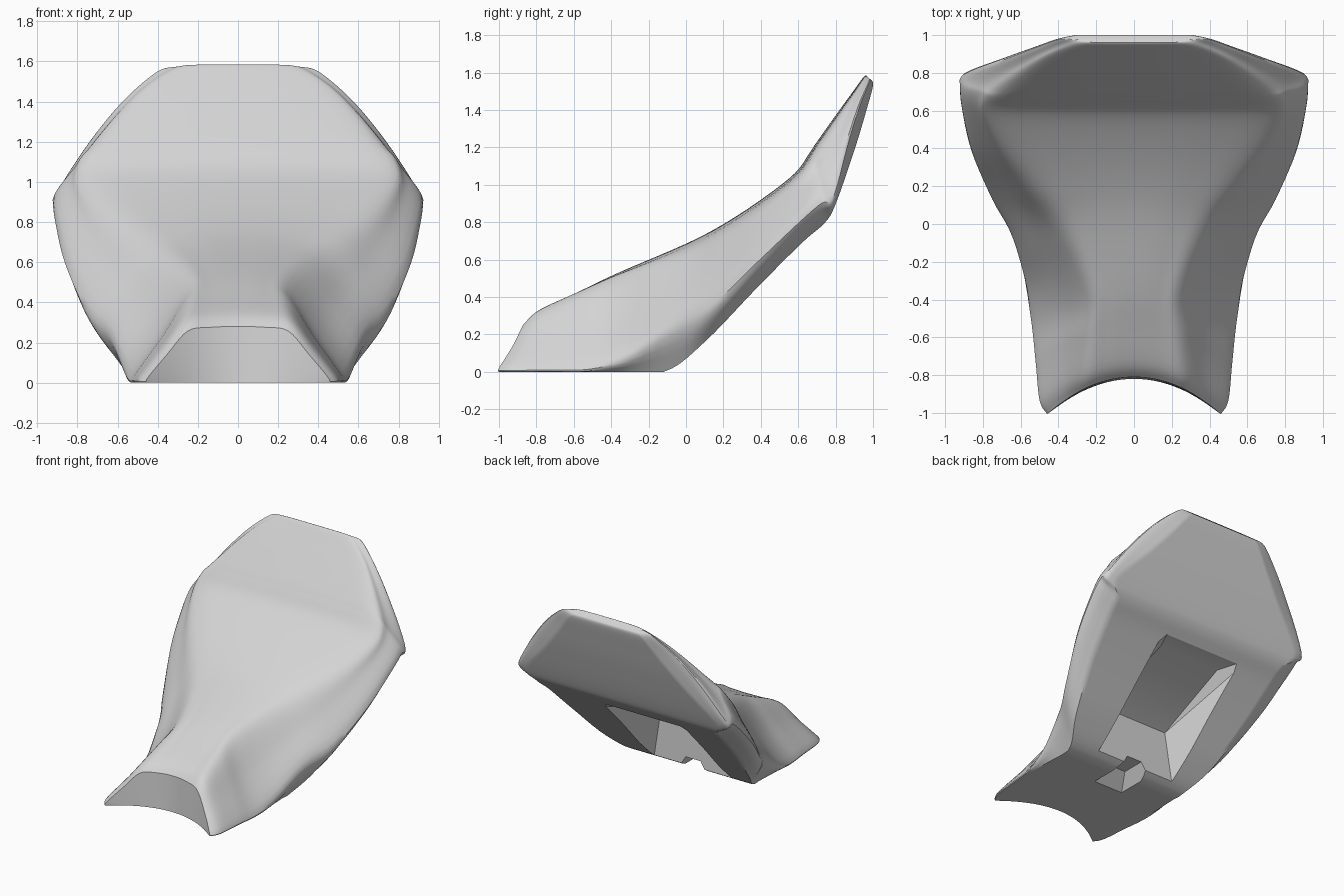
import bpy
import bmesh

cube = bpy.data.objects.get("Cube")
if cube:
    bpy.data.objects.remove(cube, do_unlink=True)

# One plain grey for the whole seat
grey = bpy.data.materials.new("light_grey")
grey.use_nodes = True
grey.diffuse_color = (0.66, 0.66, 0.66, 1)
for node in grey.node_tree.nodes:
    if node.type == "BSDF_PRINCIPLED":
        node.inputs["Base Color"].default_value = grey.diffuse_color


def spline_point(a, b, c, d, t):
    """Catmull-Rom interpolation between tuples b and c."""
    return tuple(
        0.5 * (2 * q + (r - p) * t + (2 * p - 5 * q + 4 * r - s) * t * t
               + (3 * q - p - 3 * r + s) * t ** 3)
        for p, q, r, s in zip(a, b, c, d))


def smooth_path(points, steps, before):
    """Dense smooth path through the points."""
    ext = [before] + list(points) + [points[-1]]
    path = []
    for i in range(1, len(points)):
        for k in range(steps):
            path.append(spline_point(*ext[i - 1:i + 3], k / steps))
    path.append(points[-1])
    return path


# Stations from nose to backrest top: top y, z, bottom y, z,
# shoulder half width, widest half width, height share of the widest point
stations = [
    (-.81, .28, -.82, 0, .25, .455, .06),
    (-.74, .345, -.74, 0, .26, .495, .06),
    (-.55, .44, -.6, 0, .25, .515, .06),
    (-.35, .535, -.42, 0, .25, .545, .08),
    (0, .685, -.12, 0, .38, .64, .35),
    (.2, .79, .1, .16, .52, .75, .3),
    (.4, .92, .38, .45, .66, .86, .3),
    (.58, 1.06, .62, .69, .75, .91, .3),
    (.66, 1.17, .745, .8, .73, .92, .27),
    (.7, 1.23, .805, .91, .68, .9, .12),
    (.81, 1.385, .905, 1.2, .54, .69, .3),
    (.89, 1.495, .965, 1.4, .42, .53, .4),
    (.95, 1.577, 1, 1.53, .28, .4, .4),
    (.965, 1.583, .99, 1.56, .2, .33, .4),
]


def half_section(station):
    """Upper and lower half outlines of one station, centre to side."""
    top_y, top_z, low_y, low_z, shoulder, wide, share = station
    low_z = max(low_z, 0)
    base = wide * (1 - 0.55 * share)
    # The sides of the nose sweep forward into two horns
    sweep = max(0, -0.32 * (top_y + 0.25))
    # The flank is hollow where the ridge is narrow, rounded where it is wide
    flank = 0.3 + 0.4 * shoulder / wide
    crown = shoulder * 0.55
    outline = [
        (0, 1), (crown, 0.985), (shoulder, 0.92),
        ((shoulder + wide) * 0.5, share + (0.92 - share) * flank),
        (wide, share), (base, 0)]
    upper = smooth_path(outline, 5, (-crown, 0.985))
    count = len(upper) - 1
    lower = [(base * i / count, 0) for i in range(count)]

    def place(x, t):
        y = low_y + (top_y - low_y) * t - sweep * (x / 0.45) ** 2
        return (x, y, max(low_z + (top_z - low_z) * t, 0))

    return [place(*p) for p in upper], [place(*p) for p in lower]


def finish(bm, name):
    bmesh.ops.recalc_face_normals(bm, faces=bm.faces[:])
    mesh = bpy.data.meshes.new(name)
    bm.to_mesh(mesh)
    bm.free()
    mesh.materials.append(grey)
    obj = bpy.data.objects.new(name, mesh)
    bpy.context.collection.objects.link(obj)
    return obj


# Seat body: loft one half, close both ends, mirror
bm = bmesh.new()
rings = []
for station in smooth_path(stations, 5, stations[0]):
    upper, lower = half_section(station)
    up = [bm.verts.new(p) for p in upper]
    low = [bm.verts.new(p) for p in lower] + [up[-1]]
    rings.append((up, low))
for ring, following in zip(rings, rings[1:]):
    for a, b in zip(ring, following):
        for i in range(len(a) - 1):
            bm.faces.new((a[i], a[i + 1], b[i + 1], b[i]))
for up, low in (rings[0], rings[-1]):
    last = len(up) - 1
    for i in range(last - 1):
        bm.faces.new((up[i], up[i + 1], low[i + 1], low[i]))
    bm.faces.new((up[last - 1], up[last], low[last - 1]))
bmesh.ops.mirror(bm, geom=bm.verts[:] + bm.edges[:] + bm.faces[:],
                 axis="X", merge_dist=0.0001)
bmesh.ops.remove_doubles(bm, verts=bm.verts[:], dist=0.0001)
seat = finish(bm, "seat")


def hull_cutter(name, edges):
    """Convex cutter from cross edges given as left x, right x, y, z."""
    bm = bmesh.new()
    for left, right, y, z in edges:
        bm.verts.new((left, y, z))
        bm.verts.new((right, y, z))
    bmesh.ops.convex_hull(bm, input=bm.verts[:])
    obj = finish(bm, name)
    obj.hide_render = True
    return obj


# Underside recess and the small notch in front of it
recess = hull_cutter("recess_cutter", [
    (-.45, .28, .75, .73), (-.4, .32, -.03, -.1),
    (-.35, .18, .51, .71), (-.33, .25, -.05, .43)])
notch = hull_cutter("notch_cutter", [
    (-.19, .11, -.38, -.04), (-.19, .11, .03, -.04),
    (-.1, .03, -.22, .1), (-.1, .03, .03, .1)])

bpy.context.view_layer.objects.active = seat
for cutter in (recess, notch):
    mod = seat.modifiers.new(cutter.name, "BOOLEAN")
    mod.operation = "DIFFERENCE"
    mod.object = cutter
    bpy.ops.object.modifier_apply(modifier=mod.name)
    bpy.data.objects.remove(cutter, do_unlink=True)

# Smooth shading with the base and recess edges kept sharp
bpy.ops.object.select_all(action="DESELECT")
seat.select_set(True)
bpy.ops.object.shade_smooth_by_angle(angle=0.6)
